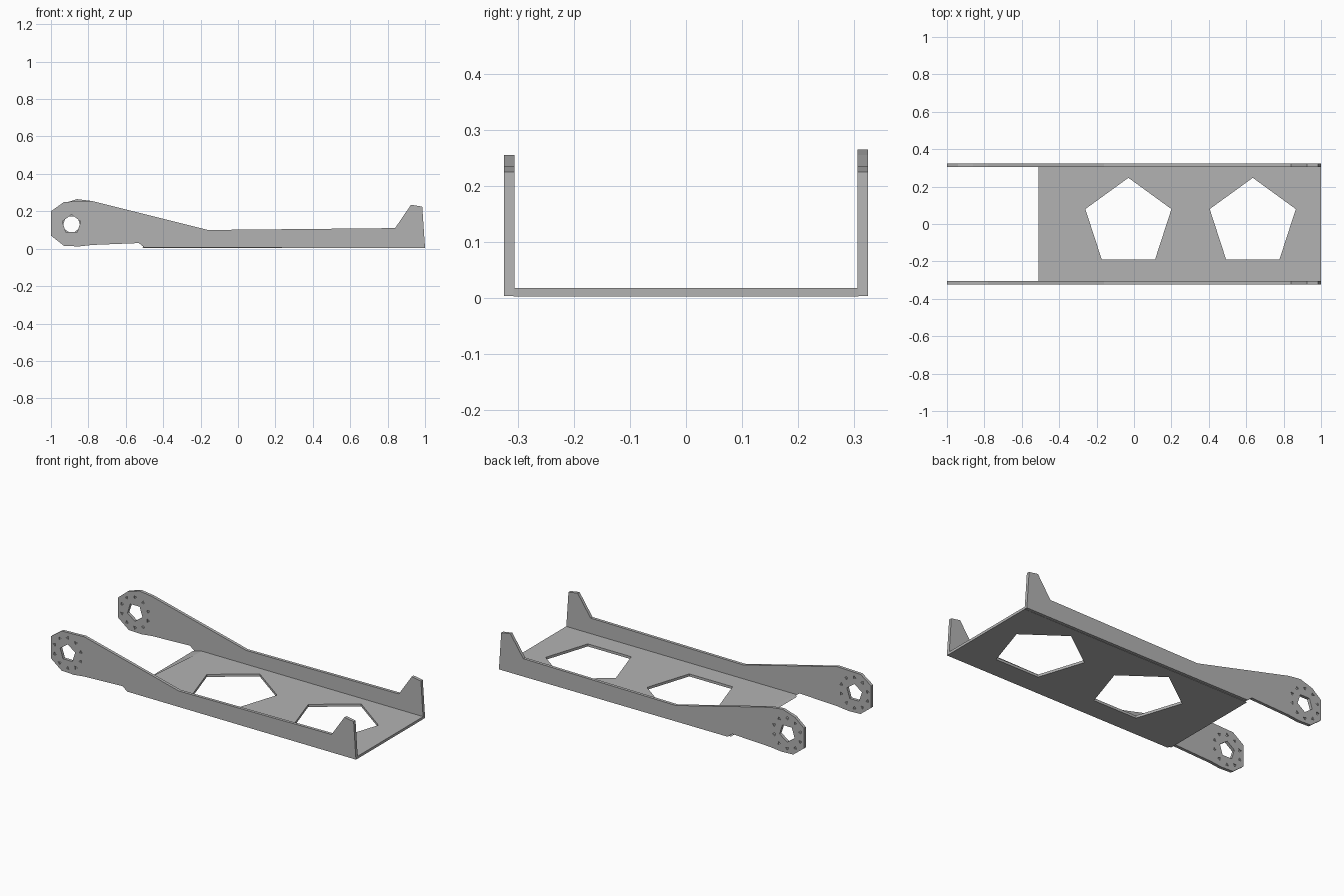
import bpy, bmesh, math
from mathutils import Vector

cube = bpy.data.objects.get("Cube")
if cube:
    bpy.data.objects.remove(cube, do_unlink=True)

grey = bpy.data.materials.new("satin grey")
grey.use_nodes = True
grey.diffuse_color = (0.45, 0.45, 0.45, 1)
grey.node_tree.nodes["Principled BSDF"].inputs["Base Color"].default_value = (0.45, 0.45, 0.45, 1)


def ngon(cx, cy, r, n, start):
    """Regular outline, start angle in degrees."""
    angles = [math.radians(start) + math.tau * i / n for i in range(n)]
    return [(cx + r * math.cos(a), cy + r * math.sin(a)) for a in angles]


def panel(name, loops, place, depth):
    """Fill an outline with its holes, then thicken it along depth."""
    bm = bmesh.new()
    edges = []
    for loop in loops:
        vs = [bm.verts.new(place(u, v)) for u, v in loop]
        edges += [bm.edges.new((a, b)) for a, b in zip(vs, vs[1:] + vs[:1])]
    bmesh.ops.triangle_fill(bm, edges=edges, use_beauty=True)
    geom = bmesh.ops.extrude_face_region(bm, geom=bm.faces[:], use_keep_orig=True)["geom"]
    moved = [g for g in geom if isinstance(g, bmesh.types.BMVert)]
    bmesh.ops.translate(bm, verts=moved, vec=Vector(depth))
    bmesh.ops.recalc_face_normals(bm, faces=bm.faces[:])
    mesh = bpy.data.meshes.new(name)
    bm.to_mesh(mesh)
    bm.free()
    mesh.materials.append(grey)
    obj = bpy.data.objects.new(name, mesh)
    bpy.context.collection.objects.link(obj)
    return obj


# Floor plate with two pentagonal openings
outline = [(-0.51, -0.307), (1, -0.307), (1, 0.307), (-0.51, 0.307)]
openings = [ngon(x, 0.005, 0.242, 5, 90) for x in (-0.03, 0.635)]
plate = panel("floor_plate", [outline] + openings,
              lambda u, v: (u, v, 0.003), (0, 0, 0.015))

# Slanted upper edge at the open end of the plate
for v in plate.data.vertices:
    if v.co.x < -0.5 and v.co.z > 0.01:
        v.co.x = -0.45 if v.co.y > 0 else -0.505

# Side arms: pierced head, tapering web, low rail and end prong
HEAD = (-0.89, 0.13)
rail = [(-0.16, 0.10), (0.84, 0.11), (0.925, 0.235), (0.985, 0.225), (1, 0.004), (-0.5, 0.006)]
under = [(-0.53, 0.03), (-0.78, 0.02), (-0.85, 0.012), (-0.93, 0.015), (-1, 0.07)]
tops = {"front": [(-1, 0.20), (-0.93, 0.25), (-0.78, 0.255)],
        "back": [(-1, 0.19), (-0.94, 0.24), (-0.86, 0.265), (-0.78, 0.255)]}

for side, y, inward, turn in (("front", -0.324, 1, 90), ("back", 0.324, -1, -90)):
    hole = ngon(*HEAD, 0.052, 5, turn)
    notches = [ngon(*c, 0.011, 3, turn + 50 * i)
               for i, c in enumerate(ngon(*HEAD, 0.09, 10, 18))]
    panel(side + "_arm", [tops[side] + rail + under, hole] + notches,
          lambda u, v: (u, y, v), (0, 0.018 * inward, 0))
    # Thin core that closes the notches halfway through
    panel(side + "_head_core", [ngon(*HEAD, 0.107, 10, 0), ngon(*HEAD, 0.053, 5, turn)],
          lambda u, v: (u, y + 0.006 * inward, v), (0, 0.006 * inward, 0))
